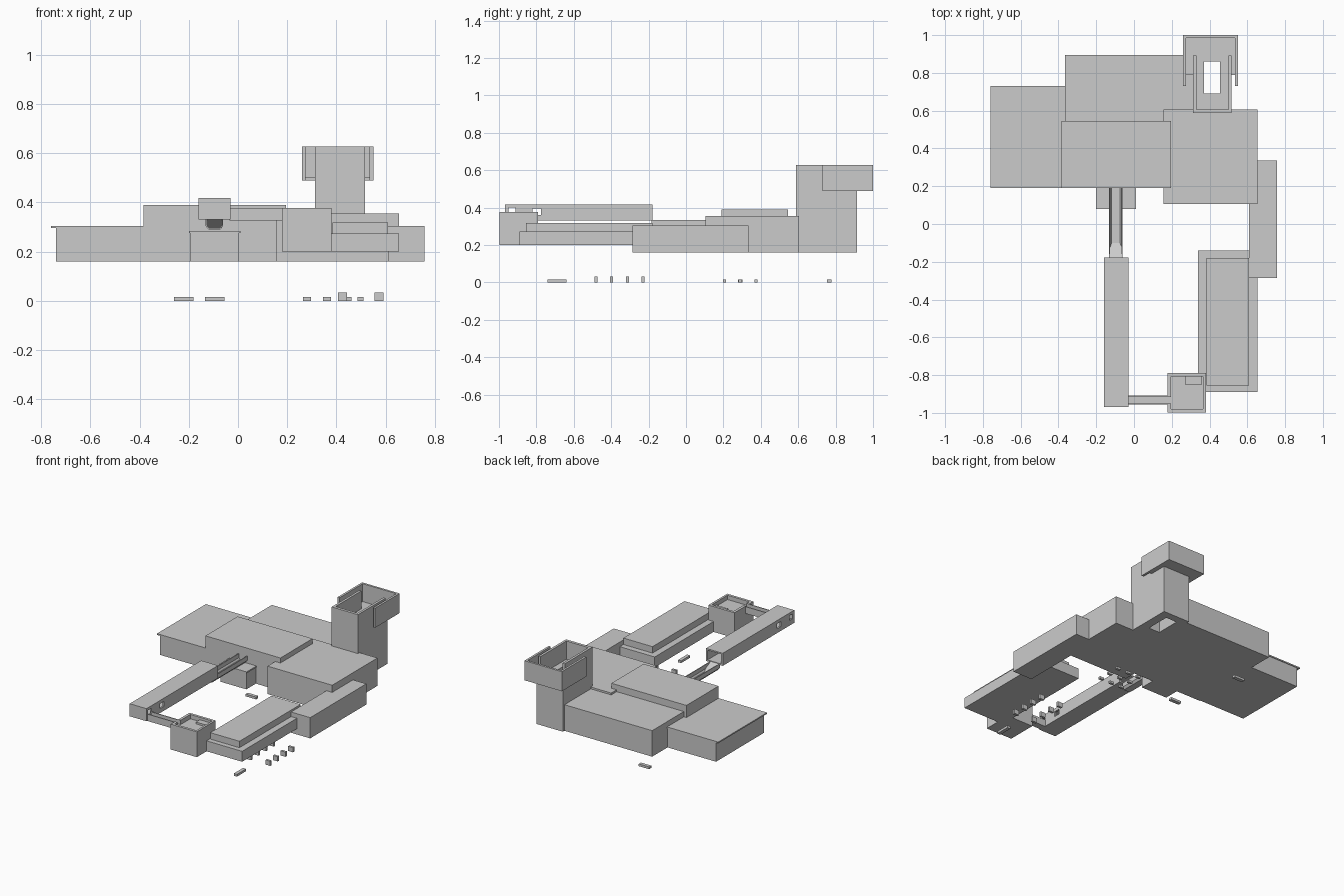
import bpy, bmesh


def mesh_object(name, bm):
    bmesh.ops.recalc_face_normals(bm, faces=bm.faces)
    me = bpy.data.meshes.new(name)
    bm.to_mesh(me)
    bm.free()
    ob = bpy.data.objects.new(name, me)
    bpy.context.collection.objects.link(ob)
    return ob


def box(name, x0, x1, y0, y1, z0, z1):
    bm = bmesh.new()
    bmesh.ops.create_cube(bm, size=1)
    for v in bm.verts:
        v.co = ((x0 + x1) / 2 + v.co.x * (x1 - x0),
                (y0 + y1) / 2 + v.co.y * (y1 - y0),
                (z0 + z1) / 2 + v.co.z * (z1 - z0))
    return mesh_object(name, bm)


def prism_y(name, profile, y0, y1):
    """Extrude an (x, z) outline along y."""
    bm = bmesh.new()
    f = bm.faces.new([bm.verts.new((x, y0, z)) for x, z in profile])
    r = bmesh.ops.extrude_face_region(bm, geom=[f])
    for v in r["geom"]:
        if isinstance(v, bmesh.types.BMVert):
            v.co.y = y1
    return mesh_object(name, bm)


def cut(ob, *holes):
    """Subtract boxes from an object."""
    for h in holes:
        c = box("cutter", *h)
        c.hide_render = True
        m = ob.modifiers.new("cut", 'BOOLEAN')
        m.operation = 'DIFFERENCE'
        m.solver = 'EXACT'
        m.object = c
        bpy.context.view_layer.objects.active = ob
        bpy.ops.object.modifier_apply(modifier=m.name)
        bpy.data.objects.remove(c, do_unlink=True)


# Main building masses
box("left_wing", -0.74, -0.36, 0.195, 0.725, 0.16, 0.297)
box("left_wing_roof", -0.76, -0.36, 0.19, 0.73, 0.296, 0.305)
box("rear_hall", -0.365, 0.33, 0.4, 0.895, 0.16, 0.342)
box("central_hall", -0.385, 0.195, 0.19, 0.545, 0.16, 0.39)
box("right_hall", 0.155, 0.655, 0.105, 0.605, 0.16, 0.355)
box("east_wing", 0.61, 0.758, -0.285, 0.335, 0.16, 0.305)

# Entrance block with roof lip
box("entrance_block", -0.195, 0.005, 0.085, 0.2, 0.16, 0.276)
box("entrance_roof", -0.2, 0.01, 0.08, 0.2, 0.275, 0.285)

# Stepped front block
box("front_block", 0.34, 0.655, -0.89, -0.14, 0.2, 0.273)
box("front_block_top", 0.385, 0.61, -0.855, -0.18, 0.27, 0.318)

# Tower with open top, deck and shaft
shaft = (0.37, 0.455, 0.69, 0.86, 0.1, 0.8)
tower = box("tower", 0.313, 0.517, 0.587, 0.913, 0.16, 0.627)
cut(tower, (0.33, 0.5, 0.607, 0.893, 0.5, 0.8),
    (0.3, 0.53, 0.892, 0.93, 0.5, 0.8), shaft)

# Balcony wrapped around the back of the tower
cut(box("balcony_floor", 0.262, 0.55, 0.79, 1.0, 0.49, 0.502), shaft)
for side, x in (("left", 0.26), ("right", 0.535)):
    box("balcony_wall_" + side, x, x + 0.015, 0.73, 1.0, 0.49, 0.627)
box("balcony_wall_back", 0.26, 0.55, 0.985, 1.0, 0.49, 0.627)

# Covered bridge: hollow, open towards the building, with side windows
bridge = box("bridge", -0.16, -0.03, -0.968, -0.178, 0.33, 0.418)
cut(bridge, (-0.148, -0.042, -0.955, -0.1, 0.34, 0.408),
    (-0.3, 0.1, -0.95, -0.912, 0.365, 0.4),
    (-0.3, 0.1, -0.82, -0.775, 0.36, 0.395))

# Trough walkway from bridge to building, with a ramp at the bridge end
t = 0.006
prism_y("walkway", [(-0.132, 0.335), (-0.132, 0.305), (-0.12, 0.29),
                    (-0.072, 0.29), (-0.06, 0.305), (-0.06, 0.335),
                    (-0.06 - t, 0.335), (-0.06 - t, 0.307), (-0.074, 0.296),
                    (-0.118, 0.296), (-0.132 + t, 0.307), (-0.132 + t, 0.335)],
        -0.185, 0.195)
bm = bmesh.new()
vs = [bm.verts.new(p) for p in ((-0.126, -0.185, 0.34), (-0.066, -0.185, 0.34),
                                (-0.066, -0.1, 0.296), (-0.126, -0.1, 0.296))]
bm.faces.new(vs)
mesh_object("walkway_ramp", bm)

# Front tower block with recessed roof
lookout = box("lookout", 0.178, 0.38, -0.998, -0.79, 0.2, 0.377)
cut(lookout, (0.197, 0.365, -0.98, -0.808, 0.347, 0.5),
    (0.1, 0.25, -0.95, -0.915, 0.347, 0.5))
box("lookout_hatch", 0.27, 0.36, -0.85, -0.808, 0.345, 0.36)

# Link from bridge to lookout
link = box("link_walkway", -0.035, 0.195, -0.956, -0.909, 0.327, 0.375)
cut(link, (-0.1, 0.25, -0.95, -0.915, 0.347, 0.5))

# Small markers on the ground
for x in (0.425, 0.573):
    for y in (-0.48, -0.397, -0.313, -0.23):
        box("ground_block", x - 0.018, x + 0.018, y - 0.008, y + 0.008, 0, 0.033)
for x in (0.28, 0.362, 0.445):
    for y in (0.207, 0.29, 0.373):
        box("ground_peg", x - 0.016, x + 0.016, y - 0.008, y + 0.008, 0, 0.016)
box("ground_bar_side", 0.486, 0.51, -0.74, -0.64, 0, 0.016)
box("ground_bar_middle", -0.135, -0.055, 0.278, 0.302, 0, 0.016)
box("ground_bar_rear", -0.26, -0.18, 0.755, 0.779, 0, 0.016)
